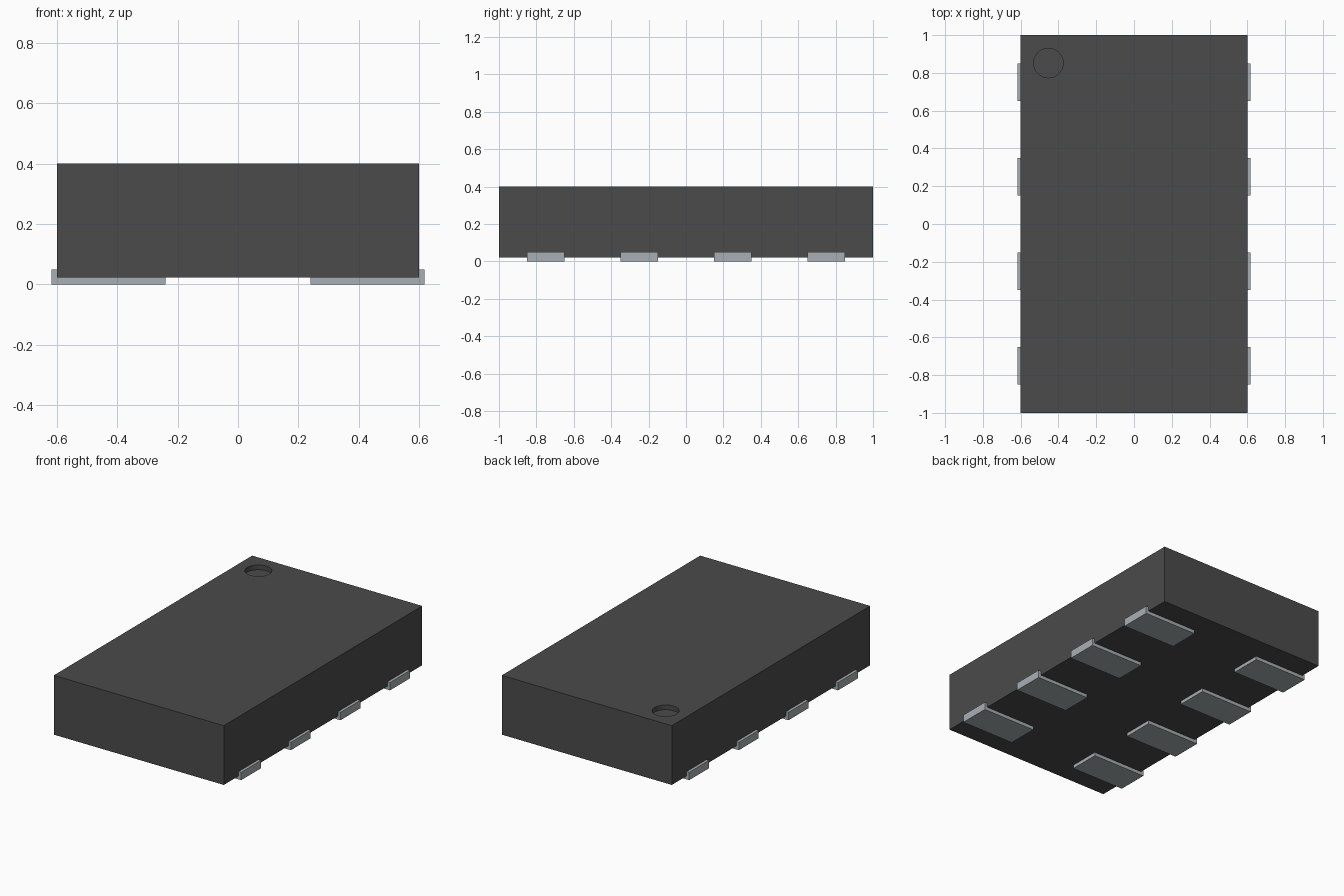
import bpy, bmesh, math
from mathutils import Matrix

if "Cube" in bpy.data.objects:
    bpy.data.objects.remove(bpy.data.objects["Cube"])


def material(name, rgb):
    m = bpy.data.materials.new(name)
    m.use_nodes = True
    m.diffuse_color = (*rgb, 1)
    bsdf = m.node_tree.nodes["Principled BSDF"]
    bsdf.inputs["Base Color"].default_value = (*rgb, 1)
    bsdf.inputs["Roughness"].default_value = 0.6
    return m


def make_object(name, bm, mat):
    bmesh.ops.recalc_face_normals(bm, faces=bm.faces)
    mesh = bpy.data.meshes.new(name)
    bm.to_mesh(mesh)
    bm.free()
    mesh.materials.append(mat)
    obj = bpy.data.objects.new(name, mesh)
    bpy.context.collection.objects.link(obj)
    return obj


black = material("black plastic", (0.07, 0.07, 0.07))
metal = material("grey metal", (0.39, 0.43, 0.45))

BODY_X, BODY_Y, BODY_BOTTOM, BODY_TOP = 0.6, 1.0, 0.022, 0.4

# Body block
bm = bmesh.new()
bmesh.ops.create_cube(bm, size=1, matrix=(
    Matrix.Translation((0, 0, (BODY_BOTTOM + BODY_TOP) / 2))
    @ Matrix.Diagonal((2 * BODY_X, 2 * BODY_Y, BODY_TOP - BODY_BOTTOM, 1))))
body = make_object("body", bm, black)

# Round corner dimple, cut 0.03 deep into the top
bm = bmesh.new()
bmesh.ops.create_cone(bm, cap_ends=True, segments=48, radius1=0.078, radius2=0.078,
                      depth=0.06, matrix=Matrix.Translation((-0.453, 0.852, BODY_TOP)))
cutter = make_object("dimple_cutter", bm, black)
cutter.hide_render = True
cut = body.modifiers.new("dimple", 'BOOLEAN')
cut.operation = 'DIFFERENCE'
cut.solver = 'EXACT'
cut.object = cutter
bpy.ops.object.select_all(action='DESELECT')
body.select_set(True)
bpy.context.view_layer.objects.active = body
bpy.ops.object.modifier_apply(modifier=cut.name)
bpy.data.objects.remove(cutter)
bpy.ops.object.shade_smooth_by_angle(angle=math.radians(30))

# L-shaped contacts: a pad under the body with a lip up its side
PAD_PROFILE = [(0.24, 0), (0.618, 0), (0.618, 0.05), (BODY_X, 0.05),
               (BODY_X, BODY_BOTTOM), (0.24, BODY_BOTTOM)]
PAD_WIDTH = 0.2


def contact(name, side, y):
    bm = bmesh.new()
    face = bm.faces.new([bm.verts.new((side * x, y - PAD_WIDTH / 2, z))
                         for x, z in PAD_PROFILE])
    ext = bmesh.ops.extrude_face_region(bm, geom=[face])
    verts = [g for g in ext["geom"] if isinstance(g, bmesh.types.BMVert)]
    bmesh.ops.translate(bm, verts=verts, vec=(0, PAD_WIDTH, 0))
    make_object(name, bm, metal)


for label, side in (("left", 1), ("right", -1)):
    for i in range(4):
        contact(f"{label}_contact_{i + 1}", side, -0.75 + 0.5 * i)
